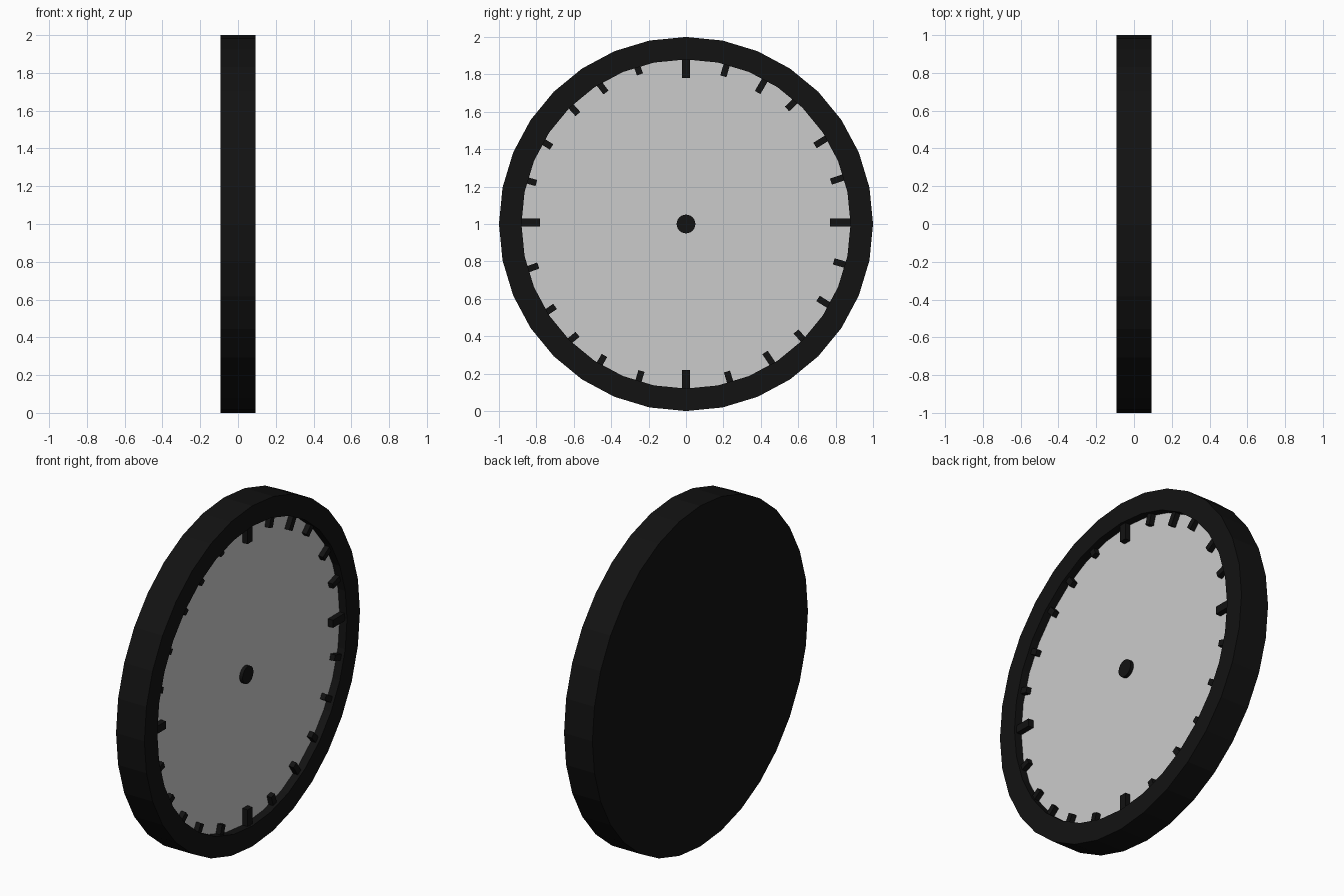
import bpy, bmesh, math
from mathutils import Matrix, Vector

if "Cube" in bpy.data.objects:
    bpy.data.objects.remove(bpy.data.objects["Cube"])

SIDES = 32
CENTRE_Z = 1.0
BACK, FRONT, DIAL = -0.092, 0.092, 0.045

black = bpy.data.materials.new("black")
black.diffuse_color = (0.006, 0.006, 0.006, 1)
black.use_nodes = True
black.node_tree.nodes["Principled BSDF"].inputs["Base Color"].default_value = black.diffuse_color


def finish(name, bm, mat=None):
    bmesh.ops.recalc_face_normals(bm, faces=bm.faces)
    mesh = bpy.data.meshes.new(name)
    bm.to_mesh(mesh)
    bm.free()
    obj = bpy.data.objects.new(name, mesh)
    bpy.context.collection.objects.link(obj)
    if mat:
        mesh.materials.append(mat)
    return obj


def ring(bm, x, r, n=SIDES):
    return [bm.verts.new((x, r * math.sin(math.tau * i / n),
                          CENTRE_Z + r * math.cos(math.tau * i / n))) for i in range(n)]


def lathe(name, profile, mat=None, cap_start=True, cap_end=True):
    """Spin (x, radius) points around the x axis."""
    bm = bmesh.new()
    rings = [ring(bm, x, r) for x, r in profile]
    for a, b in zip(rings, rings[1:]):
        for i in range(SIDES):
            j = (i + 1) % SIDES
            bm.faces.new((a[i], a[j], b[j], b[i]))
    if cap_start:
        bm.faces.new(rings[0])
    if cap_end:
        bm.faces.new(rings[-1])
    return finish(name, bm, mat)


def tick(name, y, z, tilt, length, width, front):
    """Bar from its inner end (y, z) outward; tilt is clockwise from up."""
    bm = bmesh.new()
    bmesh.ops.create_cube(bm, size=1)
    depth = front - DIAL + 0.005
    bmesh.ops.transform(bm, verts=bm.verts, matrix=(
        Matrix.Translation(Vector((front - depth / 2, y, CENTRE_Z + z)))
        @ Matrix.Rotation(-math.radians(tilt), 4, 'X')
        @ Matrix.Translation(Vector((0, 0, length / 2)))
        @ Matrix.Diagonal((depth, width, length, 1))))
    return finish(name, bm, black)


# Case: closed back, outer wall, front rim and recess wall
lathe("case", [(BACK, 1.0), (FRONT, 1.0), (FRONT, 0.88), (DIAL - 0.01, 0.88)],
      black, cap_end=False)

# Dial face and centre hub
lathe("dial", [(DIAL - 0.01, 0.88), (DIAL, 0.88)])
lathe("hub", [(DIAL - 0.005, 0.05), (DIAL + 0.02, 0.05)], black)

# Four long quarter marks
for i, (y, z) in enumerate([(0, 0.78), (0.77, 0.008), (0, -0.78), (-0.78, 0.008)]):
    tick(f"quarter_mark_{i}", y, z, 90 * i, 0.13, 0.045, DIAL + 0.033)

# Short marks between them, slightly irregular: inner end y, z and tilt
MARKS = [
    (0.20, 0.79, 16), (0.383, 0.703, 30), (0.54, 0.615, 46), (0.69, 0.42, 58), (0.775, 0.227, 72),
    (0.79, -0.20, 106), (0.706, -0.398, 122), (0.588, -0.575, 138), (0.422, -0.687, 146),
    (0.219, -0.789, 163), (-0.238, -0.786, 197), (-0.436, -0.703, 210), (-0.58, -0.59, 230),
    (-0.70, -0.441, 236), (-0.79, -0.222, 250), (-0.80, 0.219, 286), (-0.719, 0.412, 302),
    (-0.578, 0.588, 318), (-0.428, 0.703, 323), (-0.246, 0.80, 340),
]
for i, (y, z, tilt) in enumerate(MARKS):
    tick(f"minor_mark_{i}", y, z, tilt, 0.09, 0.034, DIAL + 0.03)
